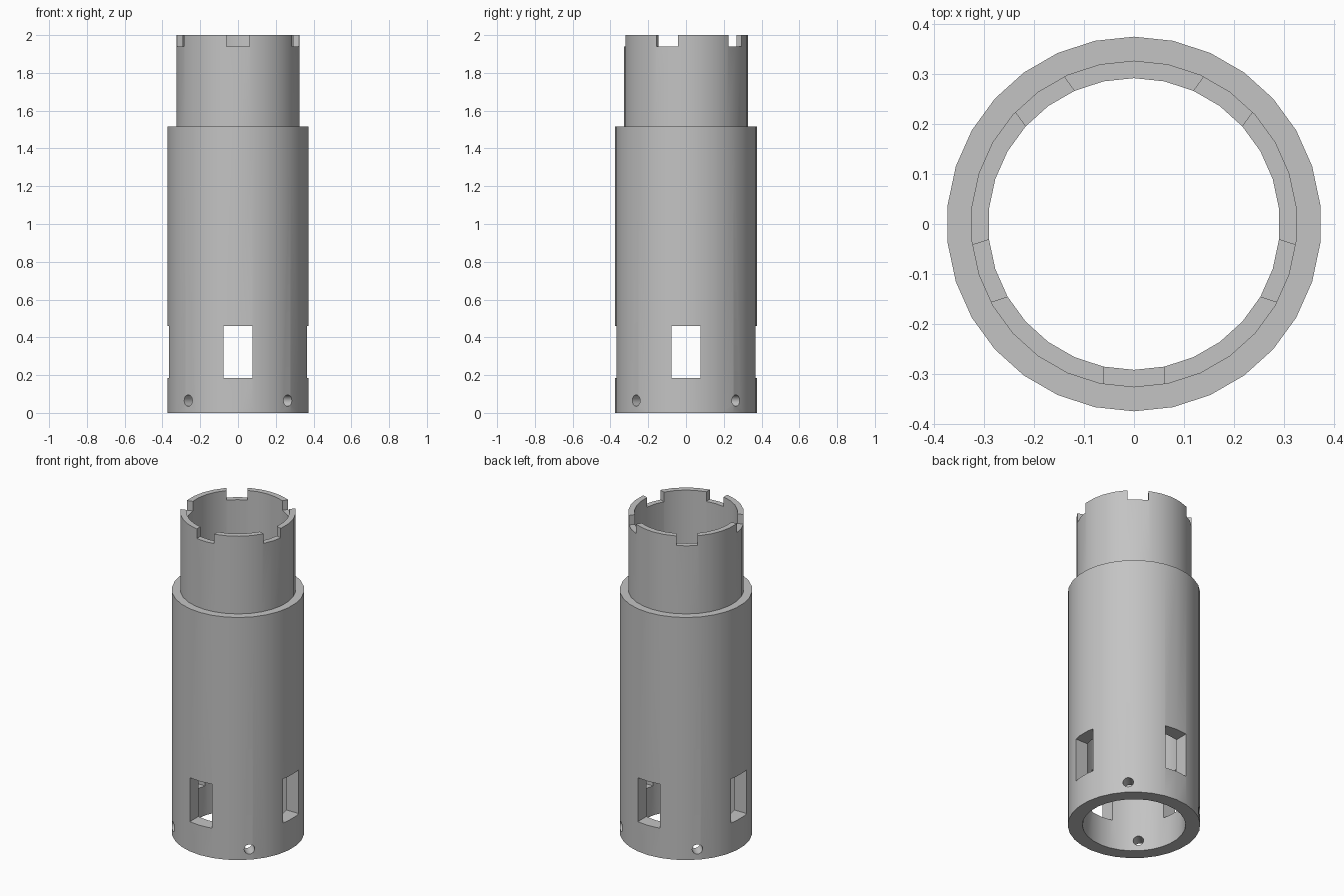
import bpy
import bmesh
from math import cos, sin, pi, radians
from mathutils import Matrix

cube = bpy.data.objects.get("Cube")
if cube:
    bpy.data.objects.remove(cube, do_unlink=True)

SIDES = 30
BORE, COLLAR, BODY = 0.292, 0.327, 0.375
SHOULDER, TOP = 1.515, 2.0

grey = bpy.data.materials.new("plain grey")
grey.use_nodes = True
colour = (0.55, 0.55, 0.55, 1)
grey.diffuse_color = colour
grey.node_tree.nodes["Principled BSDF"].inputs["Base Color"].default_value = colour


def make_object(name, bm):
    bmesh.ops.recalc_face_normals(bm, faces=bm.faces[:])
    mesh = bpy.data.meshes.new(name)
    bm.to_mesh(mesh)
    bm.free()
    mesh.materials.append(grey)
    obj = bpy.data.objects.new(name, mesh)
    bpy.context.collection.objects.link(obj)
    return obj


def box_cutter(name, size, centre, turn):
    bm = bmesh.new()
    place = Matrix.Rotation(turn, 4, "Z") @ Matrix.Translation(centre) @ Matrix.Diagonal((*size, 1))
    bmesh.ops.create_cube(bm, size=1, matrix=place)
    return make_object(name, bm)


def hole_cutter(name, radius, height, turn):
    bm = bmesh.new()
    place = (Matrix.Translation((0, 0, height)) @ Matrix.Rotation(turn, 4, "Z")
             @ Matrix.Rotation(pi / 2, 4, "Y"))
    bmesh.ops.create_cone(bm, cap_ends=True, segments=24, radius1=radius,
                          radius2=radius, depth=1, matrix=place)
    return make_object(name, bm)


# Stepped tube, turned from a closed wall profile
profile = [(BORE, 0), (BODY, 0), (BODY, SHOULDER),
           (COLLAR, SHOULDER), (COLLAR, TOP), (BORE, TOP)]
bm = bmesh.new()
rings = []
for i in range(SIDES):
    a = pi / 2 + 2 * pi * i / SIDES
    rings.append([bm.verts.new((r * cos(a), r * sin(a), z)) for r, z in profile])
for i in range(SIDES):
    here, after = rings[i], rings[(i + 1) % SIDES]
    for j in range(len(profile)):
        k = (j + 1) % len(profile)
        bm.faces.new((here[j], after[j], after[k], here[k]))
tube = make_object("stepped_tube", bm)

# Windows on four sides and pin holes on the diagonals
cutters = []
for turn in (0, pi / 2):
    cutters.append(box_cutter("window_cutter", (1, 0.152, 0.275), (0, 0, 0.3225), turn))
    cutters.append(hole_cutter("pin_hole_cutter", 0.03, 0.065, turn + pi / 4))

# Five notches in the top rim
for i in range(5):
    cutters.append(box_cutter("notch_cutter", (0.3, 0.12, 0.12), (0.32, 0, TOP),
                              radians(72 * i - 90)))

for cutter in cutters:
    cutter.hide_render = True
    mod = tube.modifiers.new("cut", "BOOLEAN")
    mod.operation = "DIFFERENCE"
    mod.solver = "EXACT"
    mod.object = cutter

# Bake the cuts, then drop the cutters
bpy.context.view_layer.update()
graph = bpy.context.evaluated_depsgraph_get()
baked = bpy.data.meshes.new_from_object(tube.evaluated_get(graph))
tube.modifiers.clear()
tube.data = baked
baked.materials.clear()
baked.materials.append(grey)
for poly in baked.polygons:
    poly.material_index = 0
for cutter in cutters:
    bpy.data.objects.remove(cutter, do_unlink=True)

# Smooth walls with crisp rims
bpy.ops.object.select_all(action="DESELECT")
tube.select_set(True)
bpy.context.view_layer.objects.active = tube
bpy.ops.object.shade_smooth_by_angle(angle=radians(30))
